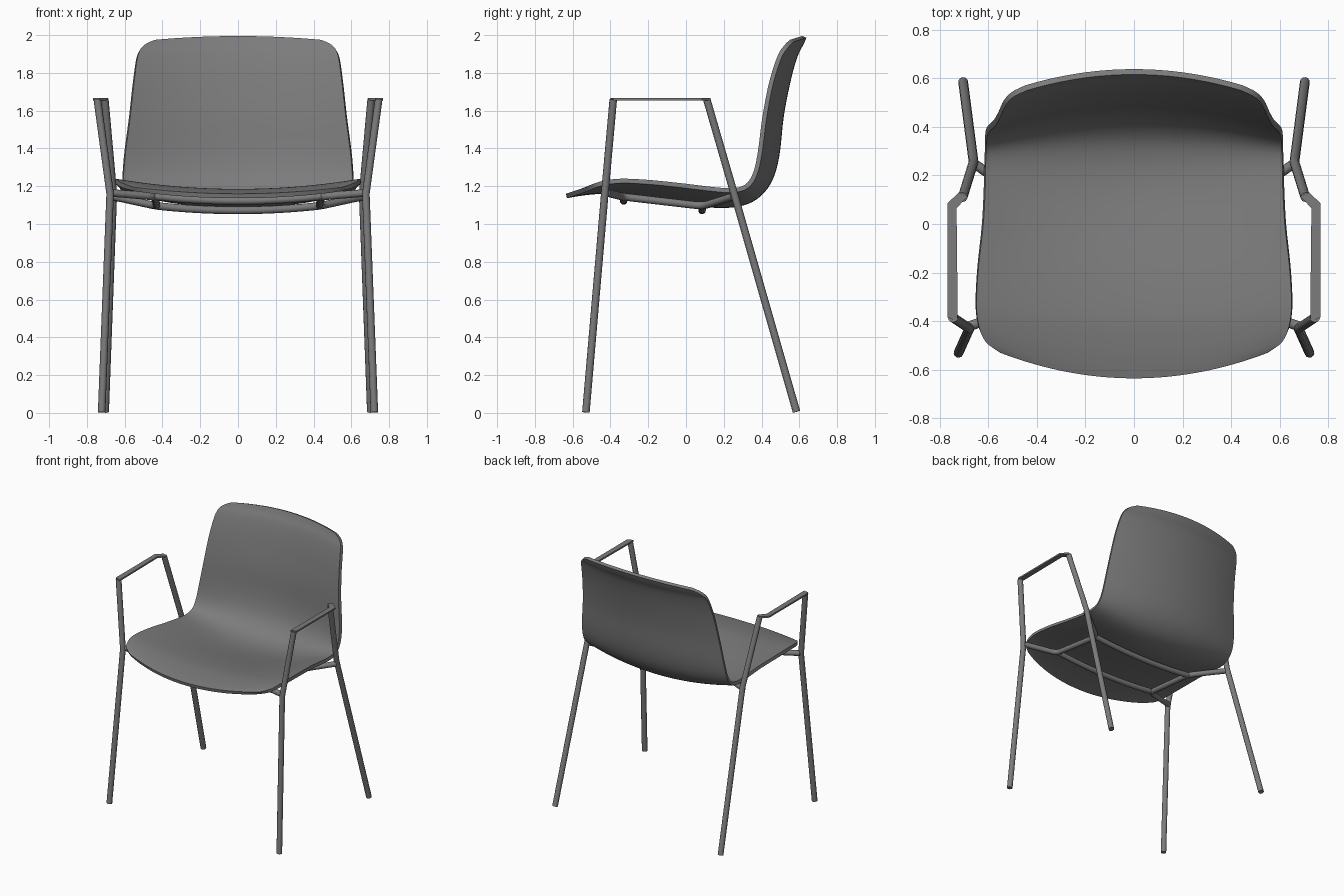
import bpy, bmesh
from mathutils import Vector

cube = bpy.data.objects.get("Cube")
if cube:
    bpy.data.objects.remove(cube, do_unlink=True)


def material(name, rgb):
    mat = bpy.data.materials.new(name)
    mat.use_nodes = True
    mat.diffuse_color = (*rgb, 1)
    mat.node_tree.nodes["Principled BSDF"].inputs["Base Color"].default_value = (*rgb, 1)
    return mat


grey = material("mid grey", (0.2, 0.2, 0.2))


def link(name, data):
    obj = bpy.data.objects.new(name, data)
    bpy.context.collection.objects.link(obj)
    data.materials.append(grey)
    return obj


def catmull(a, b, c, d, t):
    return 0.5 * (2 * b + (c - a) * t + (2 * a - 5 * b + 4 * c - d) * t**2
                  + (3 * b - a - 3 * c + d) * t**3)


def resample(rows, steps):
    """Smooth a list of equal-length rows into a denser list."""
    out = []
    for i in range(len(rows) - 1):
        a, b, c = rows[max(i - 1, 0)], rows[i], rows[i + 1]
        d = rows[min(i + 2, len(rows) - 1)]
        for s in range(steps):
            out.append([catmull(*p, s / steps) for p in zip(a, b, c, d)])
    return out + [rows[-1]]


def tube(name, points, radius=0.02, bend=0.0):
    """Round bar along points, with inner corners rounded by the bend length."""
    pts = [Vector(p) for p in points]
    path = [pts[0]]
    for a, b, c in zip(pts, pts[1:], pts[2:]):
        if bend:
            start, end = b + (a - b).normalized() * bend, b + (c - b).normalized() * bend
            for s in range(7):
                t = s / 6
                path.append(start * (1 - t)**2 + b * 2 * t * (1 - t) + end * t**2)
        else:
            path.append(b)
    path.append(pts[-1])
    curve = bpy.data.curves.new(name, "CURVE")
    curve.dimensions = "3D"
    curve.bevel_depth = radius
    curve.bevel_resolution = 4
    curve.use_fill_caps = True
    spline = curve.splines.new("POLY")
    spline.points.add(len(path) - 1)
    for sp, p in zip(spline.points, path):
        sp.co = (*p, 1)
    spline.use_smooth = True
    return link(name, curve)


# Seat shell: half width, centre y and z, edge y and z, from front lip to top
stations = [
    (.55, -.635, 1.16, -.53, 1.195), (.61, -.58, 1.17, -.485, 1.215),
    (.638, -.5, 1.18, -.42, 1.232), (.648, -.38, 1.185, -.33, 1.24),
    (.64, -.2, 1.165, -.18, 1.232), (.62, 0, 1.13, 0, 1.213),
    (.612, .15, 1.11, .15, 1.195), (.61, .27, 1.115, .25, 1.19),
    (.607, .36, 1.15, .315, 1.21), (.605, .43, 1.23, .355, 1.27),
    (.595, .47, 1.36, .38, 1.38), (.57, .495, 1.58, .405, 1.57),
    (.55, .535, 1.78, .44, 1.75), (.53, .57, 1.9, .485, 1.89),
    (.5, .6, 1.96, .52, 1.945), (.44, .615, 1.995, .55, 1.975),
]
bm = bmesh.new()
cols = 32
grid = []
for w, cy, cz, ey, ez in resample(stations, 4):
    row = []
    for i in range(cols + 1):
        u = 2 * i / cols - 1
        row.append(bm.verts.new((w * u, cy + (ey - cy) * u * u, cz + (ez - cz) * u * u)))
    grid.append(row)
for low, high in zip(grid, grid[1:]):
    for i in range(cols):
        bm.faces.new((low[i], low[i + 1], high[i + 1], high[i]))
mesh = bpy.data.meshes.new("seat_shell")
bm.to_mesh(mesh)
bm.free()
shell = link("seat_shell", mesh)
solid = shell.modifiers.new("thickness", "SOLIDIFY")
solid.thickness = 0.024
solid.offset = -1
bpy.context.view_layer.objects.active = shell
shell.select_set(True)
bpy.ops.object.modifier_apply(modifier=solid.name)
bpy.ops.object.shade_smooth_by_angle(angle=0.7)

for side, s in (("left", 1), ("right", -1)):
    # Legs, each kinked outward where the under-seat rail meets it
    tube(side + "_front_leg", [(s * .722, -.53, .003), (s * .677, -.43, 1.16), (s * .745, -.385, 1.66)])
    tube(side + "_rear_leg", [(s * .703, .585, .006), (s * .66, .255, 1.16), (s * .705, .11, 1.66)])

    # Rail under the seat, bent inward between the two legs
    tube(side + "_rail", [(s * .677, -.42, 1.165), (s * .44, -.34, 1.145),
                          (s * .43, .09, 1.095), (s * .66, .25, 1.145)], bend=.05)

    # Flat armrest strip with a mitred rear corner
    outline = [(.725, -.4), (.768, -.385), (.768, .085), (.72, .13), (.688, .11), (.73, .065)]
    bm = bmesh.new()
    face = bm.faces.new([bm.verts.new((s * x, y, 1.655)) for x, y in outline])
    top = bmesh.ops.extrude_face_region(bm, geom=[face])["geom"]
    bmesh.ops.translate(bm, vec=(0, 0, .012),
                        verts=[v for v in top if isinstance(v, bmesh.types.BMVert)])
    bmesh.ops.recalc_face_normals(bm, faces=bm.faces)
    mesh = bpy.data.meshes.new(side + "_armrest")
    bm.to_mesh(mesh)
    bm.free()
    link(side + "_armrest", mesh)

# Sagging crossbars beneath the shell
for name, y, mid, rise in (("front", -.33, 1.122, .025), ("rear", .085, 1.072, .025)):
    steps = [i / 8 for i in range(-8, 9)]
    tube(name + "_crossbar", [(.44 * t, y, mid + rise * t * t) for t in steps])
